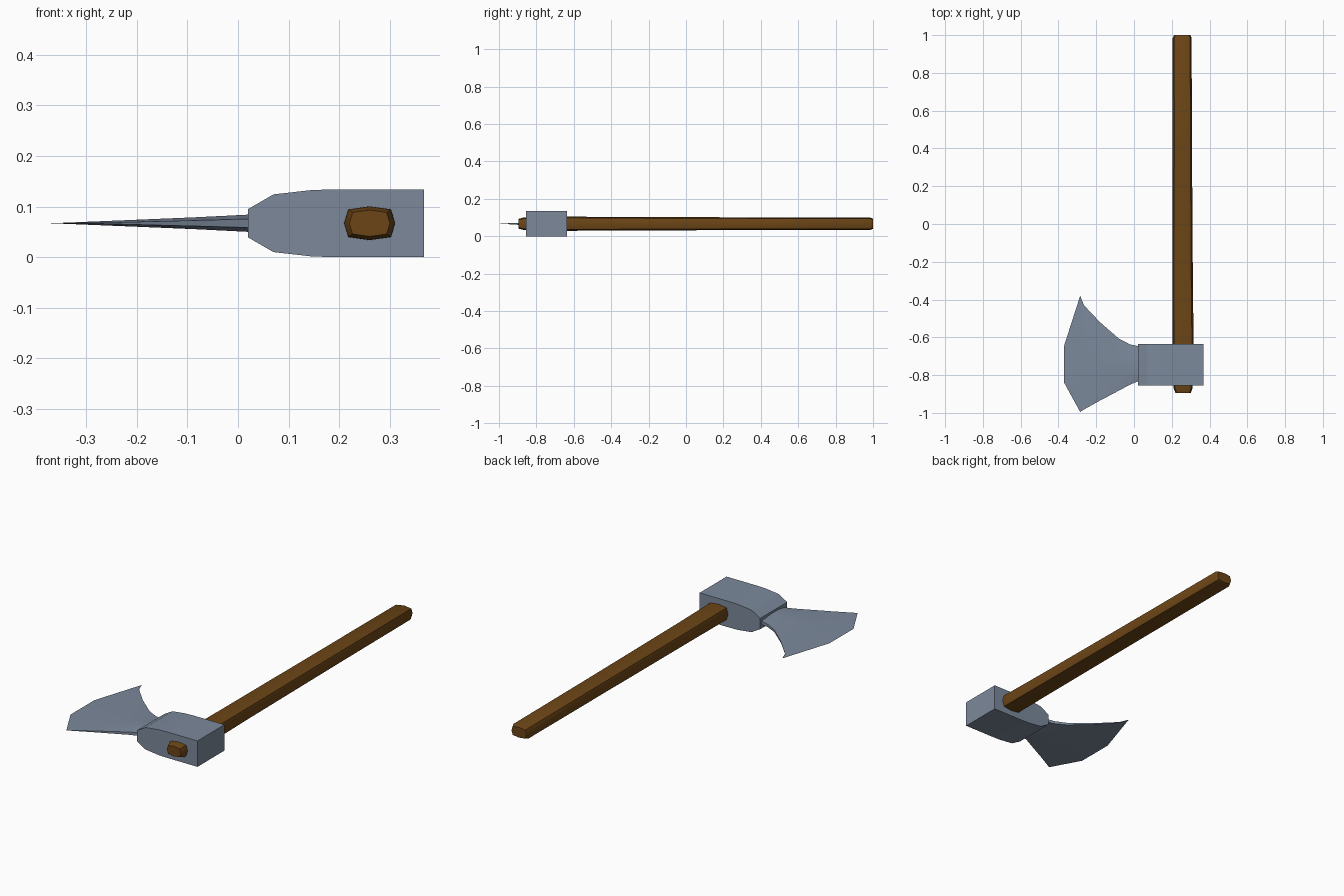
import bpy, bmesh, math

if "Cube" in bpy.data.objects:
    bpy.data.objects.remove(bpy.data.objects["Cube"])

ZC = 0.067  # height of the axe's middle plane


def material(name, colour):
    m = bpy.data.materials.new(name)
    m.diffuse_color = colour
    m.use_nodes = True
    m.node_tree.nodes["Principled BSDF"].inputs["Base Color"].default_value = m.diffuse_color
    return m


def loft(name, rings, mat, angle):
    """Skin a list of equal-length point rings, capping both ends."""
    bm = bmesh.new()
    rows = [[bm.verts.new(p) for p in ring] for ring in rings]
    n = len(rows[0])
    for a, b in zip(rows, rows[1:]):
        for i in range(n):
            j = (i + 1) % n
            bm.faces.new((a[i], a[j], b[j], b[i]))
    bm.faces.new(rows[0])
    bm.faces.new(rows[-1])
    bmesh.ops.remove_doubles(bm, verts=bm.verts, dist=0.0001)
    bmesh.ops.recalc_face_normals(bm, faces=bm.faces)
    me = bpy.data.meshes.new(name)
    bm.to_mesh(me)
    bm.free()
    me.materials.append(mat)
    ob = bpy.data.objects.new(name, me)
    bpy.context.collection.objects.link(ob)
    bpy.ops.object.select_all(action='DESELECT')
    ob.select_set(True)
    bpy.context.view_layer.objects.active = ob
    bpy.ops.object.shade_smooth_by_angle(angle=math.radians(angle))
    return ob


steel = material("steel", (0.20, 0.25, 0.33, 1))
wood = material("wood", (0.15, 0.06, 0.008, 1))

# Handle: eight-sided oval shaft, swelling slightly below the head
oval = [(-1, 0), (-0.84, 0.82), (0, 1), (0.84, 0.82),
        (1, 0), (0.84, -0.82), (0, -1), (-0.84, -0.82)]
stations = [(-0.895, 0.26, 0.040, 0.026), (-0.87, 0.26, 0.050, 0.033),
            (-0.64, 0.260, 0.056, 0.038), (-0.35, 0.258, 0.054, 0.036),
            (0.4, 0.256, 0.051, 0.034), (0.985, 0.255, 0.050, 0.033),
            (1.0, 0.255, 0.043, 0.027)]
loft("handle", [[(cx + rx * u, y, ZC + rz * v) for u, v in oval]
                for y, cx, rx, rz in stations], wood, 50)

# Head block: side profile extruded along the handle, mirrored about the mid plane
half = [(0.02, 0.028), (0.07, 0.057), (0.145, 0.0655), (0.19, 0.067), (0.367, 0.067)]
profile = half + [(x, -z) for x, z in reversed(half)]
loft("head_block", [[(x, y, ZC + z) for x, z in profile] for y in (-0.855, -0.635)],
     steel, 20)

# Blade: flaring sections, (x edge, x middle, y low, y high, half thickness)
sections = [(0.03, 0.03, -0.83, -0.648, 0.0175),
            (-0.02, -0.025, -0.85, -0.638, 0.0147),
            (-0.08, -0.09, -0.882, -0.607, 0.0115),
            (-0.18, -0.21, -0.935, -0.52, 0.0065),
            (-0.265, -0.32, -0.982, -0.43, 0.002),
            (-0.285, -0.37, -0.995, -0.38, 0.0)]


def blade_ring(xe, xm, lo, hi, t):
    a, b = lo + 0.252 * (hi - lo), lo + 0.57 * (hi - lo)
    side = [(xe, lo, t * 0.5), (xm, a, t), (xm, b, t), (xe, hi, t * 0.5)]
    return [(x, y, ZC + z) for x, y, z in side] + \
           [(x, y, ZC - z) for x, y, z in reversed(side)]


# The sharp edge collapses to a line, so the final ring only closes the skin
bm = bmesh.new()
rows = [[bm.verts.new(p) for p in blade_ring(*s)] for s in sections]
for a, b in zip(rows, rows[1:]):
    for i in range(8):
        j = (i + 1) % 8
        bm.faces.new((a[i], a[j], b[j], b[i]))
bm.faces.new(rows[0])
bmesh.ops.remove_doubles(bm, verts=bm.verts, dist=0.0001)
bmesh.ops.recalc_face_normals(bm, faces=bm.faces)
mesh = bpy.data.meshes.new("blade")
bm.to_mesh(mesh)
bm.free()
mesh.materials.append(steel)
blade = bpy.data.objects.new("blade", mesh)
bpy.context.collection.objects.link(blade)
bpy.ops.object.select_all(action='DESELECT')
blade.select_set(True)
bpy.context.view_layer.objects.active = blade
bpy.ops.object.shade_smooth_by_angle(angle=math.radians(25))
